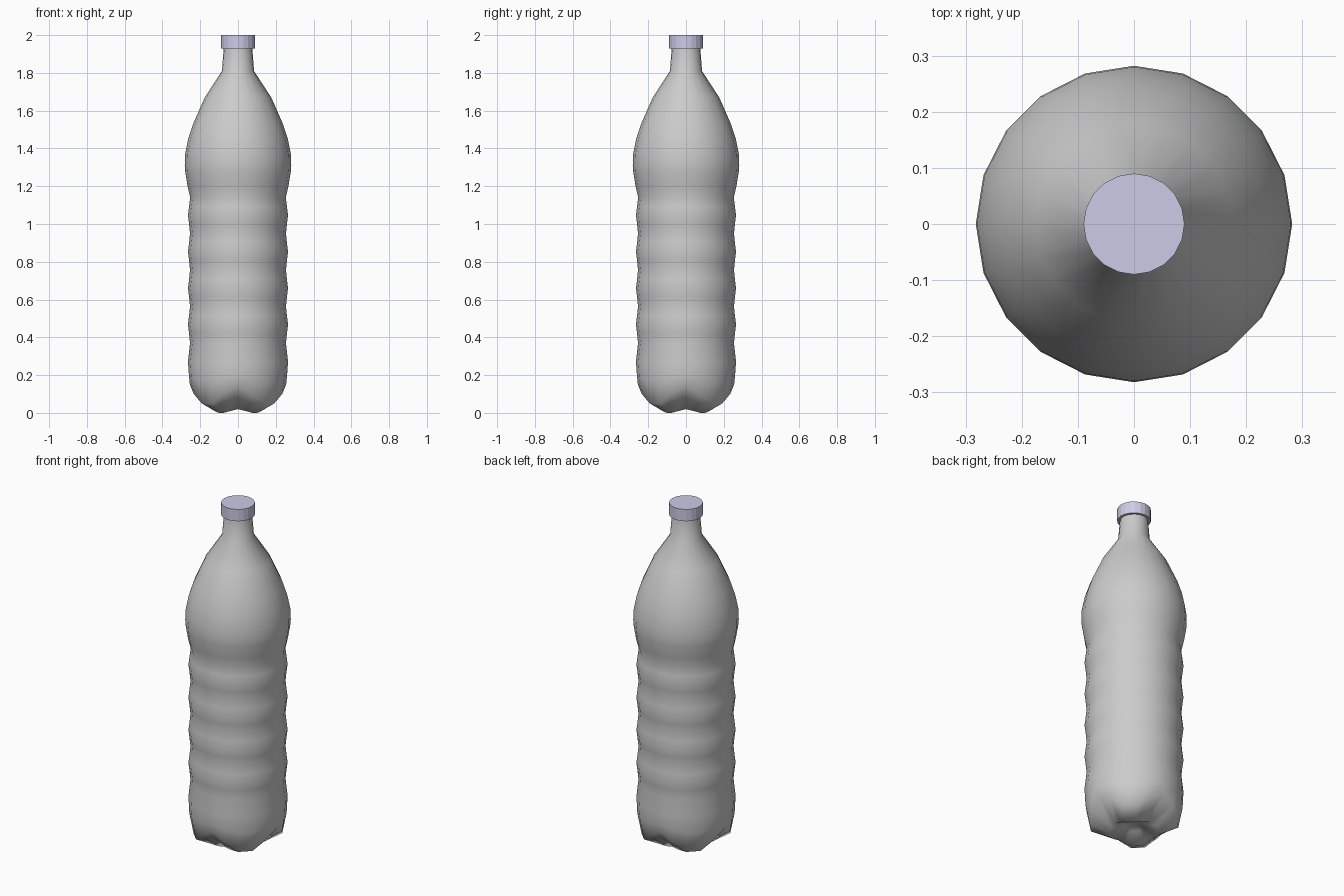
import bpy, bmesh, math

if "Cube" in bpy.data.objects:
    bpy.data.objects.remove(bpy.data.objects["Cube"])

SIDES = 20


def make_object(name, bm):
    bmesh.ops.recalc_face_normals(bm, faces=bm.faces)
    mesh = bpy.data.meshes.new(name)
    bm.to_mesh(mesh)
    bm.free()
    obj = bpy.data.objects.new(name, mesh)
    bpy.context.collection.objects.link(obj)
    return obj


def ring(bm, foot, valley):
    """Ring of points blending from foot (diagonals) to valley (axes), each (r, z)."""
    verts = []
    for i in range(SIDES):
        step = i % 5
        t = 1 - min(step, 5 - step) / 2
        r = foot[0] + (valley[0] - foot[0]) * t
        z = foot[1] + (valley[1] - foot[1]) * t
        a = 2 * math.pi * i / SIDES
        verts.append(bm.verts.new((r * math.cos(a), r * math.sin(a), z)))
    return verts


def bridge(bm, a, b):
    for i in range(SIDES):
        j = (i + 1) % SIDES
        bm.faces.new((a[i], a[j], b[j], b[i]))


# Bottle body: four-footed base, ribbed wall, shoulder and neck
base = [((0.05, 0.045), (0.05, 0.05)),
        ((0.13, 0.0), (0.13, 0.02)),
        ((0.237, 0.05), (0.255, 0.15)),
        ((0.26, 0.17), (0.26, 0.20))]
wall = [(0.265, 0.27)]
for k in range(4):
    z = 0.37 + 0.193 * k
    wall += [(0.254, z), (0.259, z + 0.05), (0.265, z + 0.097), (0.259, z + 0.145)]
wall += [(0.253, 1.14), (0.267, 1.20), (0.28, 1.28), (0.282, 1.31), (0.28, 1.37),
         (0.264, 1.45), (0.238, 1.53), (0.176, 1.67), (0.085, 1.81), (0.075, 1.94)]

bm = bmesh.new()
rings = [ring(bm, f, v) for f, v in base] + [ring(bm, p, p) for p in wall]
for a, b in zip(rings, rings[1:]):
    bridge(bm, a, b)
centre = bm.verts.new((0, 0, 0.06))
for i in range(SIDES):
    bm.faces.new((centre, rings[0][(i + 1) % SIDES], rings[0][i]))
for f in bm.faces:
    f.smooth = True
make_object("bottle_body", bm)

# Screw cap
bm = bmesh.new()
low = ring(bm, (0.09, 1.93), (0.09, 1.93))
top = ring(bm, (0.09, 2.0), (0.09, 2.0))
bridge(bm, low, top)
bm.faces.new(low)
bm.faces.new(top)
cap = make_object("screw_cap", bm)
mat = bpy.data.materials.new("cap_plastic")
mat.diffuse_color = (0.6, 0.6, 0.8, 1)
mat.use_nodes = True
mat.node_tree.nodes["Principled BSDF"].inputs["Base Color"].default_value = mat.diffuse_color
cap.data.materials.append(mat)
